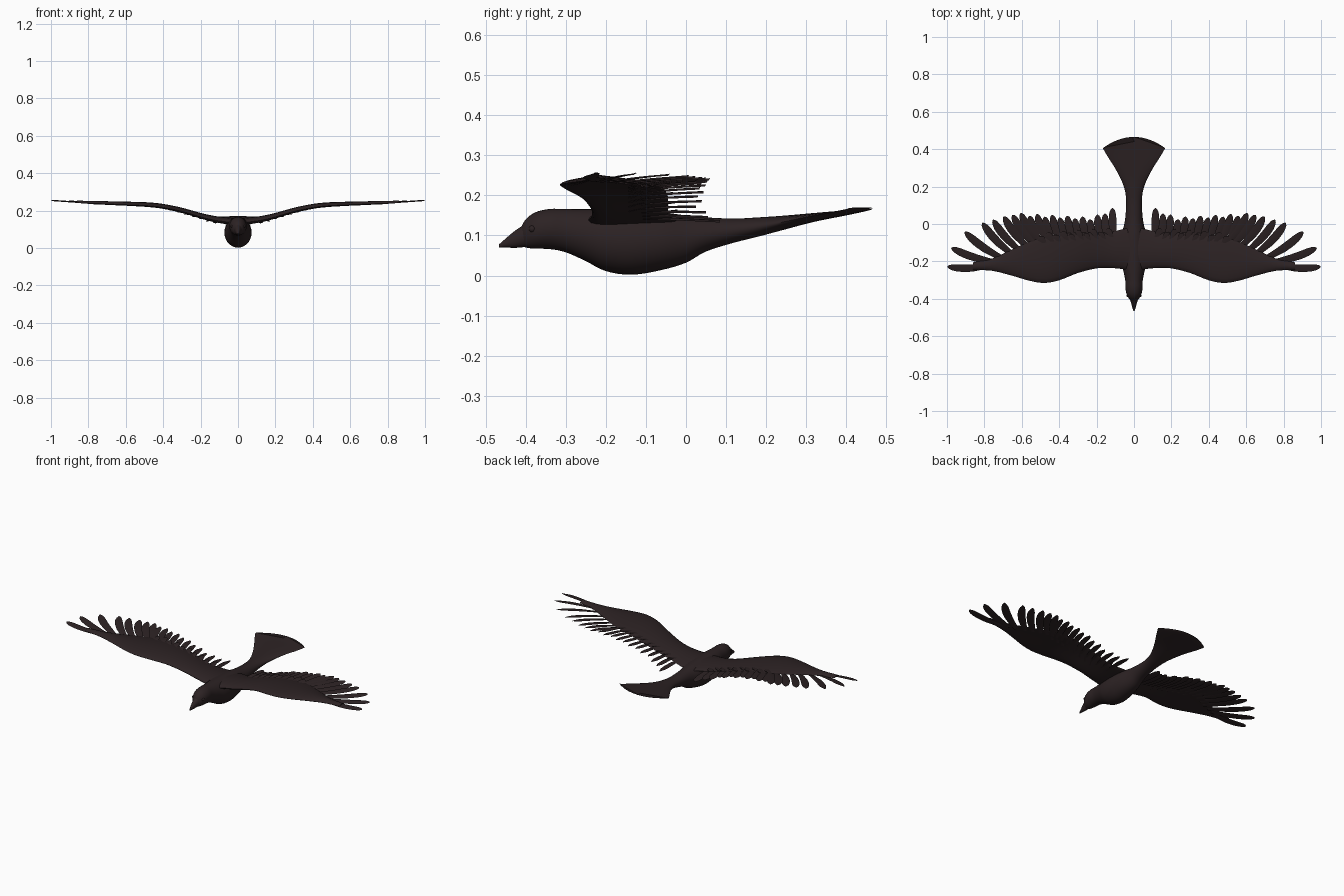
import bpy, bmesh, math
from mathutils import Vector

if "Cube" in bpy.data.objects:
    bpy.data.objects.remove(bpy.data.objects["Cube"])

plumage = bpy.data.materials.new("dark_brown_plumage")
plumage.diffuse_color = (0.025, 0.016, 0.017, 1)
plumage.use_nodes = True
plumage.node_tree.nodes["Principled BSDF"].inputs["Base Color"].default_value = plumage.diffuse_color


def spline(rows, n):
    """Smooth the control rows with n steps per span."""
    out = []
    for i in range(len(rows) - 1):
        p = [rows[max(0, min(len(rows) - 1, i + k))] for k in (-1, 0, 1, 2)]
        for s in range(n):
            t = s / n
            out.append([0.5 * (2 * b + (c - a) * t + (2 * a - 5 * b + 4 * c - d) * t * t
                               + (3 * b - a - 3 * c + d) * t ** 3) for a, b, c, d in zip(*p)])
    return out + [list(rows[-1])]


def loft(bm, rings):
    """Skin closed rings and cap both ends."""
    vs = [[bm.verts.new(p) for p in r] for r in rings]
    n = len(vs[0])
    for a, b in zip(vs, vs[1:]):
        for i in range(n):
            bm.faces.new((a[i], a[(i + 1) % n], b[(i + 1) % n], b[i]))
    bm.faces.new(vs[0][::-1])
    bm.faces.new(vs[-1])


def finish(bm, name, mirror=False, angle=50):
    bmesh.ops.recalc_face_normals(bm, faces=bm.faces)
    me = bpy.data.meshes.new(name)
    bm.to_mesh(me)
    bm.free()
    me.materials.append(plumage)
    ob = bpy.data.objects.new(name, me)
    bpy.context.collection.objects.link(ob)
    bpy.context.view_layer.objects.active = ob
    ob.select_set(True)
    bpy.ops.object.shade_smooth_by_angle(angle=math.radians(angle))
    ob.select_set(False)
    if mirror:
        ob.modifiers.new("mirror", 'MIRROR')
    return ob


def tube(name, rows, sides=28, steps=4):
    """Loft along y; rows are y, half width, bottom, top, backward bow at the middle."""
    bm = bmesh.new()
    rings = []
    for y, w, lo, hi, bow in spline(rows, steps):
        ring = []
        for k in range(sides):
            a = math.tau * k / sides
            c = math.cos(a)
            ring.append((w * c, y - bow * c * c, (lo + hi) / 2 + (hi - lo) / 2 * math.sin(a)))
        rings.append(ring)
    loft(bm, rings)
    return finish(bm, name)


# Head, body and fanned tail in one smooth skin
tube("body_and_tail", [
    (-0.412, .012, .080, .118, 0), (-.400, .026, .070, .140, 0), (-.375, .040, .067, .158, 0),
    (-.340, .046, .066, .166, 0), (-.300, .047, .058, .166, 0), (-.250, .057, .036, .166, 0),
    (-.200, .069, .011, .166, 0), (-.135, .073, .002, .164, 0), (-.060, .066, .014, .158, 0),
    (0, .052, .032, .150, 0), (.050, .045, .060, .145, 0), (.120, .042, .082, .142, 0),
    (.180, .048, .097, .145, .003), (.240, .066, .113, .149, .010), (.320, .100, .134, .156, .024),
    (.400, .139, .150, .163, .042), (.455, .163, .162, .169, .056), (.466, .166, .167, .170, .060)])

# Pointed beak
tube("beak", [(-.466, .003, .070, .078, 0), (-.450, .008, .070, .092, 0),
              (-.425, .015, .069, .113, 0), (-.395, .024, .072, .132, 0)], 16)

# Eyes, barely raised from the head
bm = bmesh.new()
bmesh.ops.create_uvsphere(bm, u_segments=14, v_segments=10, radius=.009)
bmesh.ops.translate(bm, verts=bm.verts, vec=(.031, -.383, .116))
finish(bm, "eyes", True)

# Wing surface: x, leading edge y, trailing edge y, centre height, thickness
wing = spline([
    (.02, -.250, -.020, .135, .050), (.07, -.240, -.030, .141, .046), (.13, -.235, -.045, .150, .042),
    (.20, -.237, -.045, .167, .038), (.30, -.262, -.045, .196, .035), (.40, -.301, -.055, .217, .033),
    (.48, -.315, -.070, .226, .031), (.56, -.303, -.095, .230, .028), (.66, -.274, -.140, .234, .023),
    (.76, -.250, -.185, .238, .018), (.86, -.246, -.205, .242, .012)], 4)


def wing_z(x):
    for a, b in zip(wing, wing[1:]):
        if x <= b[0]:
            t = max(0, (x - a[0]) / (b[0] - a[0]))
            return a[3] + (b[3] - a[3]) * t
    return .242 + (x - .86) * .03


bm = bmesh.new()
rings = []
for x, le, te, z, th in wing:
    ring = []
    for k in range(20):
        a = math.tau * k / 20
        u = (1 - math.cos(a)) / 2                       # 0 leading, 1 trailing
        prof = math.sin(a) * (1 - .55 * u)              # blunt front, thin back
        camber = .007 * math.sin(math.pi * u)
        ring.append((x, le + (te - le) * u, z + camber + prof * th / 2))
    rings.append(ring)
loft(bm, rings)
finish(bm, "wings", True)


def feather(bm, root, tip, width, lift, bend=0.0, thick=.007):
    """Curved blade with a lens section and a rounded tip."""
    r, t = Vector(root), Vector(tip)
    d = (t - r).normalized()
    side = Vector((d.y, -d.x))
    rings = []
    for s, f in ((0, .55), (.2, .75), (.45, .95), (.65, 1), (.8, .95), (.9, .76), (.96, .5), (1, .12)):
        p = r.lerp(t, s) + side * bend * math.sin(math.pi * s)
        z = wing_z(p.x) + lift * s - .002
        h = width / 2 * f
        a, b = p + side * h, p - side * h
        th = thick * (.4 + .6 * f) * (1 - .5 * s)
        rings.append([(a.x, a.y, z - .003), (p.x, p.y, z + th / 2),
                      (b.x, b.y, z + .003), (p.x, p.y, z - th / 2)])
    loft(bm, rings)


# Spread primaries toward the wing tip: root, tip, width
bm = bmesh.new()
for rx, ry, tx, ty, w in (
        (.76, -.220, .998, -.229, .040), (.73, -.205, .977, -.128, .042), (.69, -.190, .905, -.043, .044),
        (.64, -.170, .812, .006, .044), (.60, -.150, .755, .022, .044), (.56, -.130, .697, .040, .044),
        (.52, -.120, .650, .048, .044), (.49, -.110, .607, .058, .043)):
    feather(bm, (rx, ry), (tx, ty), w, .010, .012)
finish(bm, "primary_feathers", True, 40)

# Secondaries along the trailing edge
bm = bmesh.new()
for i in range(12):
    t = i / 11
    tx = .115 + .445 * t
    ty = .030 + .025 * t + .055 * max(0, 1 - t * 4) - .012 * (i % 2)
    feather(bm, (tx - .012 - .05 * t, -.11), (tx, ty), .041, .010 * t - .010 * (1 - t), .004)
finish(bm, "secondary_feathers", True, 40)

# Short coverts overlapping the secondaries
bm = bmesh.new()
for i in range(10):
    t = i / 9
    tx = .14 + .36 * t
    feather(bm, (tx - .03, -.14), (tx, -.022 - .018 * (i % 2) - .025 * t), .044, .012, .004, .010)
finish(bm, "covert_feathers", True, 40)
